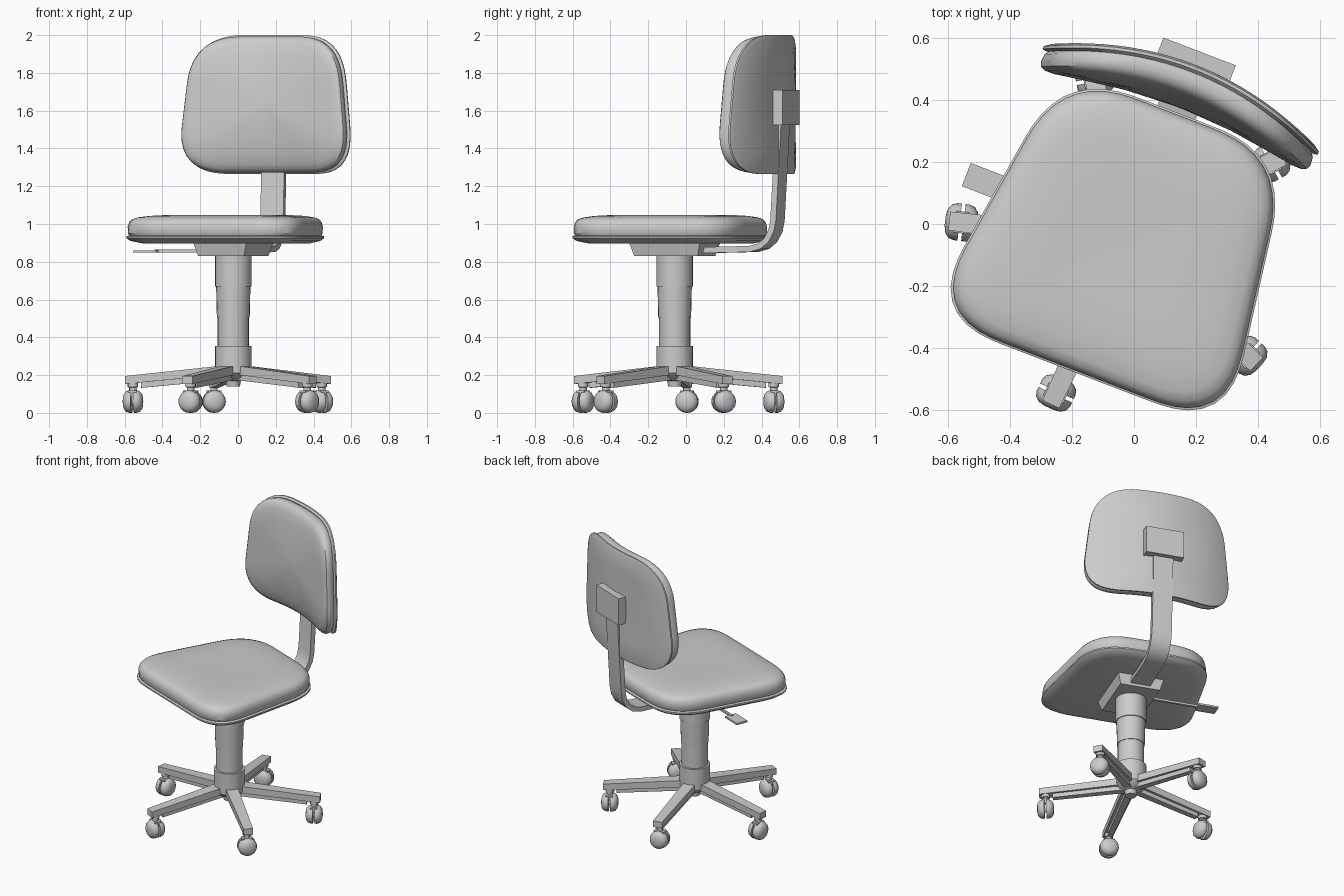
import bpy, bmesh
from math import sin, cos, pi, radians
from mathutils import Vector, Matrix

if "Cube" in bpy.data.objects:
    bpy.data.objects.remove(bpy.data.objects["Cube"])

AXIS = Matrix.Translation((-0.025, -0.06, 0))          # swivel axis
TOP = AXIS @ Matrix.Rotation(radians(-21), 4, 'Z')     # turned upper half


def loft(name, rings, mat):
    """Skin a list of equal-length point rings, capped at both ends."""
    bm = bmesh.new()
    vr = [[bm.verts.new(p) for p in r] for r in rings]
    n = len(vr[0])
    for a, b in zip(vr, vr[1:]):
        for i in range(n):
            bm.faces.new((a[i], a[(i + 1) % n], b[(i + 1) % n], b[i]))
    bm.faces.new(vr[0])
    bm.faces.new(vr[-1])
    bmesh.ops.recalc_face_normals(bm, faces=bm.faces)
    me = bpy.data.meshes.new(name)
    bm.to_mesh(me)
    bm.free()
    ob = bpy.data.objects.new(name, me)
    ob.matrix_world = mat
    bpy.context.collection.objects.link(ob)
    return ob


def lathe(name, profile, mat, n=24):
    return loft(name, [[(r * cos(2 * pi * i / n), r * sin(2 * pi * i / n), z)
                        for i in range(n)] for r, z in profile], mat)


def block(name, lo, hi, z0, z1, mat, taper=0.0):
    """Box from lo to hi; taper pulls in the bottom."""
    def ring(z, t):
        return [(lo[0] + t, lo[1] + t, z), (hi[0] - t, lo[1] + t, z),
                (hi[0] - t, hi[1] - t, z), (lo[0] + t, hi[1] - t, z)]
    return loft(name, [ring(z0, taper), ring(z1, 0)], mat)


def outline(w0, w1, h, r, n=72):
    """Rounded trapezoid centred on 0, resampled evenly."""
    c = [Vector(p) for p in ((-w0, -h), (w0, -h), (w1, h), (-w1, h))]
    pts = []
    for i, p in enumerate(c):
        a = p + (c[i - 1] - p).normalized() * r
        b = p + (c[(i + 1) % 4] - p).normalized() * r
        for k in range(13):
            t = k / 12
            pts.append(a * (1 - t) ** 2 + p * 2 * t * (1 - t) + b * t * t)
    pts.append(pts[0])
    lens = [(q - p).length for p, q in zip(pts, pts[1:])]
    step, out, i, acc = sum(lens) / n, [], 0, 0.0
    for k in range(n):
        while acc + lens[i] < k * step:
            acc += lens[i]
            i += 1
        out.append(pts[i].lerp(pts[i + 1], (k * step - acc) / lens[i]))
    return out


# Seat shell and cushion
seat = outline(0.52, 0.39, 0.45, 0.25)


def seat_part(name, rings):
    loft(name, [[(p.x * s, p.y * s, z) for p in seat] for s, z in rings], TOP)


seat_part("seat_shell", [(0.05, 0.897), (0.85, 0.898), (0.96, 0.91), (1, 0.925),
                         (1, 0.935), (0.975, 0.94), (0.05, 0.94)])
seat_part("seat_cushion", [(0.05, 0.935), (0.965, 0.935), (0.985, 0.95), (0.987, 0.985),
                           (0.975, 1.008), (0.945, 1.025), (0.89, 1.035), (0.78, 1.043),
                           (0.6, 1.048), (0.35, 1.045), (0.05, 1.043)])

# Curved backrest shell and cushion
back = outline(0.5, 0.42, 0.3675, 0.25)


def back_part(name, rings, lumbar=0.0):
    def place(p, s, d):
        x, z = p.x * s, p.y * s
        bulge = lumbar * (1 - s) * (1 - z / 0.37)
        return (x, 0.615 - 0.5 * x * x - d - bulge, 1.6325 + z)
    loft(name, [[place(p, s, d) for p in back] for s, d in rings], TOP)


back_part("backrest_shell", [(0.05, 0), (0.35, 0), (0.65, 0), (0.95, 0), (1, 0.006),
                             (1, 0.016), (0.97, 0.026), (0.5, 0.026), (0.05, 0.026)])
back_part("backrest_cushion", [(0.05, 0.02), (0.5, 0.02), (0.95, 0.02), (0.975, 0.035),
                               (0.98, 0.06), (0.965, 0.078), (0.93, 0.092), (0.86, 0.103),
                               (0.7, 0.115), (0.4, 0.125), (0.05, 0.128)], 0.02)

# Backrest bracket and bent flat bar
block("backrest_bracket", (-0.125, 0.565), (0.125, 0.66), 1.525, 1.71, TOP)
path = [Vector(p) for p in ((0.615, 1.6), (0.608, 1.45), (0.583, 1.02), (0.572, 0.965),
                            (0.545, 0.915), (0.505, 0.883), (0.45, 0.868), (0.1, 0.86))]
rings = []
for i, p in enumerate(path):
    t = (path[min(i + 1, len(path) - 1)] - path[max(i - 1, 0)]).normalized()
    nrm = Vector((-t.y, t.x)) * 0.016
    a, b = p + nrm, p - nrm
    rings.append([(-0.065, *a), (0.065, *a), (0.065, *b), (-0.065, *b)])
loft("backrest_bar", rings, TOP)

# Tilt mechanism and height lever
block("tilt_mechanism", (-0.15, -0.2), (0.15, 0.2), 0.83, 0.9, TOP, 0.02)
block("lever_rod", (-0.45, 0.012), (-0.1, 0.028), 0.85, 0.864, TOP)
block("lever_paddle", (-0.56, -0.02), (-0.43, 0.06), 0.848, 0.86, TOP)

# Telescopic column and hub
lathe("column_upper", [(0.097, 0.67), (0.097, 0.835)], AXIS)
lathe("column_middle", [(0.087, 0.505), (0.091, 0.675)], AXIS)
lathe("column_lower", [(0.083, 0.34), (0.083, 0.51)], AXIS)
lathe("base_hub", [(0.035, 0.14), (0.04, 0.17), (0.075, 0.185), (0.097, 0.21), (0.097, 0.355)], AXIS)

# Five legs with twin-wheel casters, wheel axles pointing along the leg
for k in range(5):
    leg = AXIS @ Matrix.Rotation(radians(29 + 72 * k), 4, 'Z')

    def beam(name, ends):
        loft(name, [[(x, -w, lo), (x, w, lo), (x, w, hi), (x, -w, hi)]
                    for x, w, lo, hi in ends], leg)

    beam(f"leg_{k}", [(0.03, 0.04, 0.205, 0.253), (0.575, 0.03, 0.153, 0.195)])
    beam(f"leg_rib_{k}", [(0.03, 0.022, 0.175, 0.22), (0.49, 0.018, 0.133, 0.17)])
    lathe(f"caster_stem_{k}", [(0.02, 0.06), (0.02, 0.135), (0.028, 0.137), (0.028, 0.16)],
          leg @ Matrix.Translation((0.535, 0, 0)), 12)
    for side in (1, -1):
        spin = leg @ Matrix.Translation((0.535, 0, 0.06)) @ Matrix.Rotation(side * pi / 2, 4, 'Y')
        lathe(f"caster_wheel_{k}_{'outer' if side > 0 else 'inner'}",
              [(0.02, 0), (0.02, 0.006), (0.06, 0.006), (0.06, 0.02), (0.054, 0.037),
               (0.038, 0.049), (0.015, 0.053)], spin, 20)
    block(f"caster_hood_{k}", (0.513, -0.035), (0.557, 0.035), 0.085, 0.118, leg)

# Smooth shading with crisp edges
for ob in bpy.context.scene.objects:
    ob.select_set(True)
    bpy.context.view_layer.objects.active = ob
bpy.ops.object.shade_smooth_by_angle(angle=radians(35))
